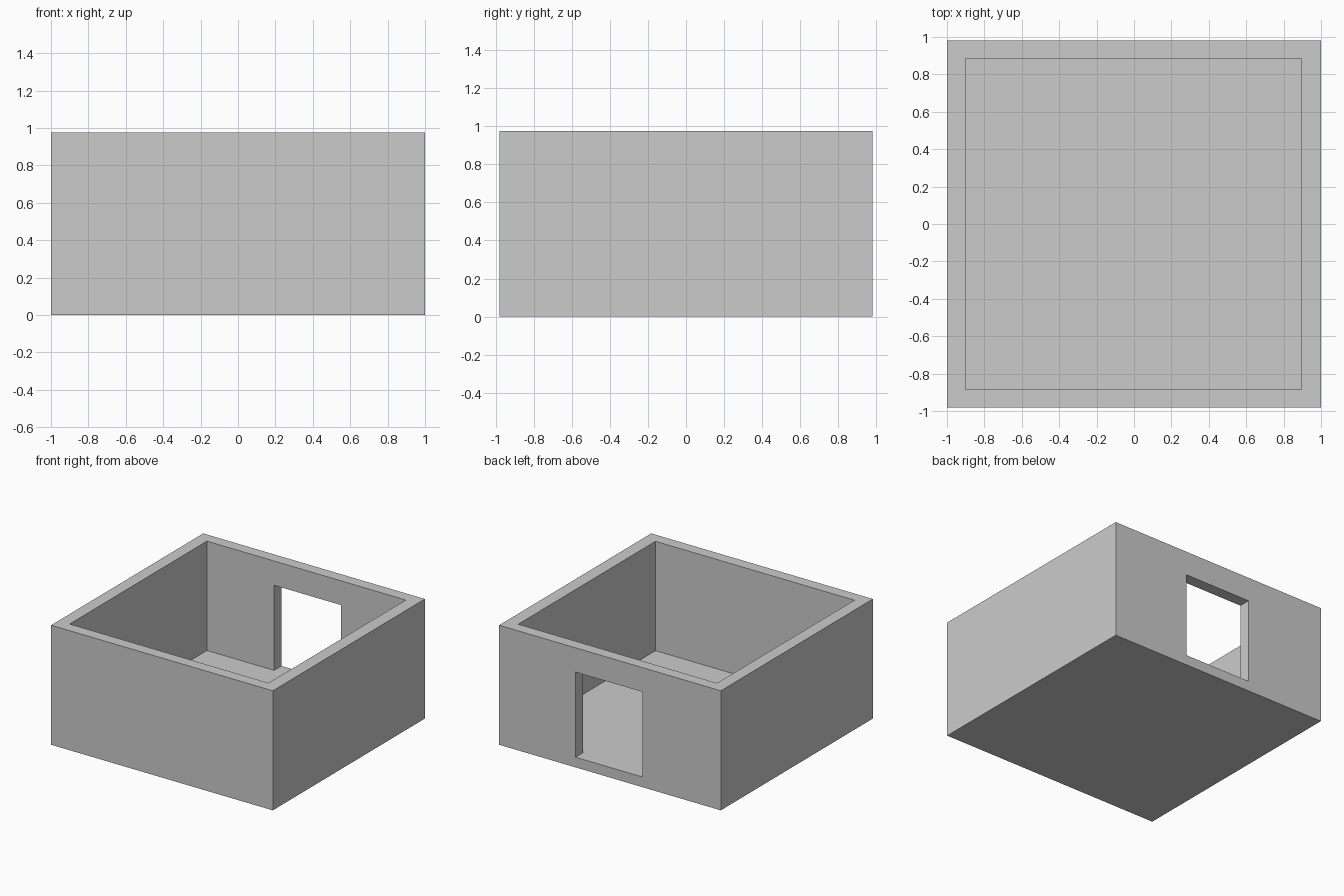
import bpy

if "Cube" in bpy.data.objects:
    bpy.data.objects.remove(bpy.data.objects["Cube"])


def box(name, x0, x1, y0, y1, z0, z1):
    bpy.ops.mesh.primitive_cube_add(
        size=1, location=((x0 + x1) / 2, (y0 + y1) / 2, (z0 + z1) / 2))
    ob = bpy.context.object
    ob.name = name
    ob.scale = (x1 - x0, y1 - y0, z1 - z0)
    bpy.ops.object.transform_apply(location=False, rotation=False, scale=True)
    return ob


FLOOR = 0.083

# Solid outer block
room = box("room_shell", -1, 1, -0.98, 0.98, 0, 0.975)

# Open-topped interior, then the doorway in the back wall, level with the floor
cutters = [
    box("interior_cutter", -0.9, 0.895, -0.885, 0.885, FLOOR, 1.2),
    box("doorway_cutter", -0.295, 0.31, 0.6, 1.2, FLOOR, 0.777),
]
for cutter in cutters:
    mod = room.modifiers.new(cutter.name, 'BOOLEAN')
    mod.operation = 'DIFFERENCE'
    mod.solver = 'EXACT'
    mod.object = cutter
    bpy.context.view_layer.objects.active = room
    bpy.ops.object.modifier_apply(modifier=mod.name)
    bpy.data.objects.remove(cutter)
